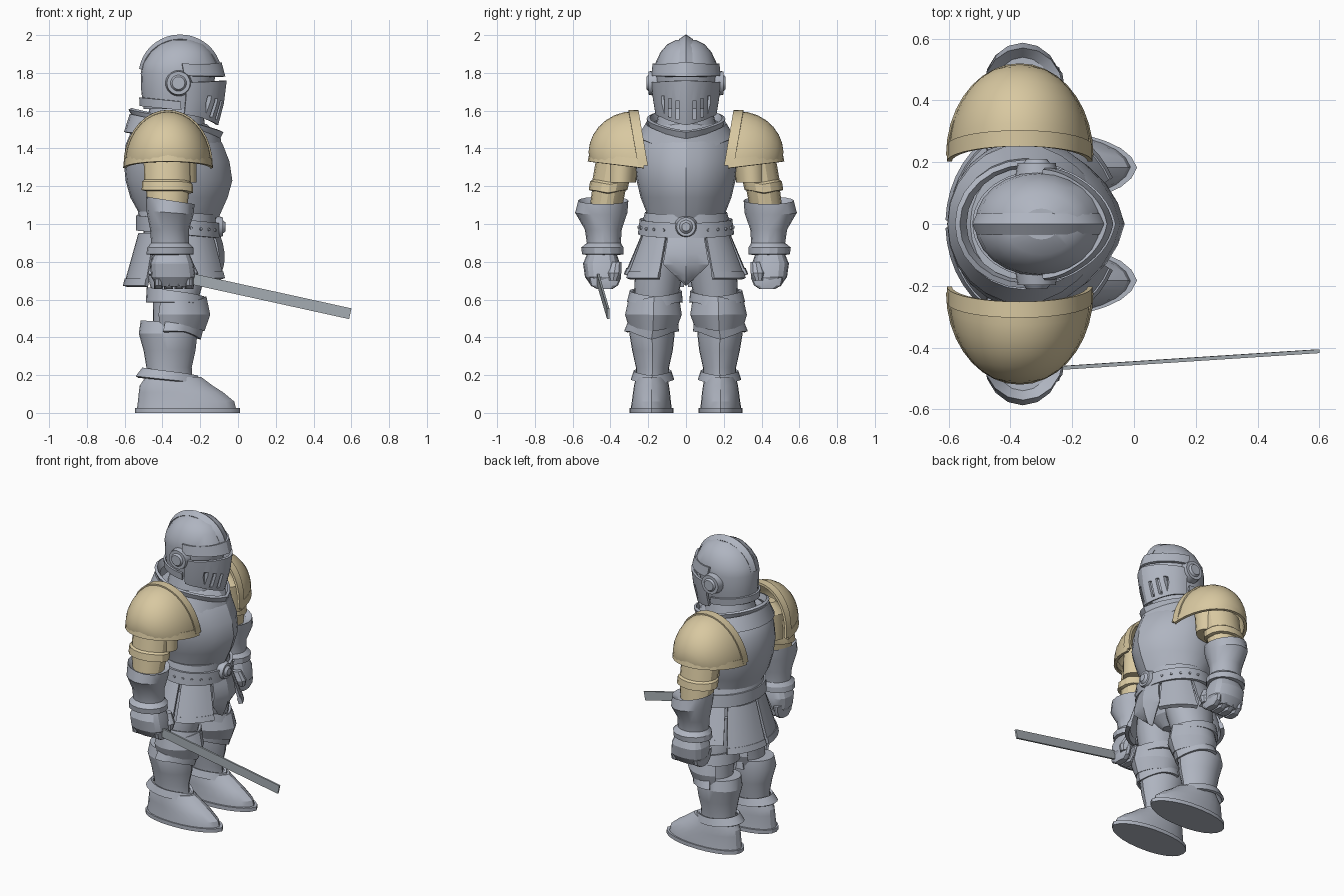
import bpy, bmesh
from math import sin, cos, pi, radians
from mathutils import Vector, Matrix

if "Cube" in bpy.data.objects:
    bpy.data.objects.remove(bpy.data.objects["Cube"])


def material(name, rgb):
    mat = bpy.data.materials.new(name)
    mat.use_nodes = True
    mat.diffuse_color = (*rgb, 1)
    mat.node_tree.nodes["Principled BSDF"].inputs["Base Color"].default_value = (*rgb, 1)
    return mat


steel = material("steel", (.43, .46, .53))
gold = material("pale gold", (.69, .58, .355))
blade_grey = material("blade grey", (.39, .43, .46))


def apply_modifiers(obj):
    """Bake the modifiers, then shade smooth with sharp edges kept."""
    if obj.modifiers:
        bpy.context.view_layer.update()
        graph = bpy.context.evaluated_depsgraph_get()
        obj.data = bpy.data.meshes.new_from_object(obj.evaluated_get(graph))
        obj.modifiers.clear()
    obj.data.shade_smooth()
    obj.data.set_sharp_from_angle(angle=radians(24))


def finish(bm, name, mat, thick=0):
    bmesh.ops.recalc_face_normals(bm, faces=bm.faces)
    mesh = bpy.data.meshes.new(name)
    bm.to_mesh(mesh)
    bm.free()
    mesh.materials.append(mat)
    obj = bpy.data.objects.new(name, mesh)
    bpy.context.collection.objects.link(obj)
    if thick:
        mod = obj.modifiers.new("Thickness", "SOLIDIFY")
        mod.thickness = thick
        mod.offset = 0
    apply_modifiers(obj)
    return obj


def spread(a, b, n):
    return [a + (b - a) * i / n for i in range(n + 1)]


def signed_power(v, p):
    return abs(v) ** p * (1 if v >= 0 else -1)


def loft(name, rings, mat=steel, n=24, power=2, keel=0, side=1, arc=None, thick=0):
    """Rings: z, back x, front x, inner y, outer y, forward tilt, front peak."""
    bm = bmesh.new()
    closed = arc is None
    angles = [2 * pi * i / n for i in range(n)] if closed else [radians(a) for a in spread(*arc, n)]
    rows = []
    for ring in rings:
        z, x0, x1, y0, y1, tilt, peak = (list(ring) + [0, 0])[:7]
        row = []
        for a in angles:
            c, s = signed_power(cos(a), 2 / power), signed_power(sin(a), 2 / power)
            crease = max(0, 1 - abs((a + pi) % (2 * pi) - pi) / .9)
            row.append(bm.verts.new(((x0 + x1) / 2 + (x1 - x0) / 2 * c + keel * crease,
                                     side * ((y0 + y1) / 2 + (y1 - y0) / 2 * s),
                                     z + tilt * cos(a) + peak * crease)))
        rows.append(row)
    for lo, hi in zip(rows, rows[1:]):
        for i in range(n):
            j = (i + 1) % len(lo)
            bm.faces.new((lo[i], lo[j], hi[j], hi[i]))
    if closed and not thick:
        bm.faces.new(rows[0])
        bm.faces.new(rows[-1])
    return finish(bm, name, mat, thick)


def sheet(name, fn, us, vs, mat=steel, thick=.015):
    bm = bmesh.new()
    grid = [[bm.verts.new(fn(u, v)) for v in vs] for u in us]
    for a, b in zip(grid, grid[1:]):
        for i in range(len(vs) - 1):
            bm.faces.new((a[i], a[i + 1], b[i + 1], b[i]))
    bmesh.ops.remove_doubles(bm, verts=bm.verts, dist=.0005)
    return finish(bm, name, mat, thick)


def disc(name, centre, axis, r, depth, top=.8):
    bm = bmesh.new()
    turn = Vector(axis).to_track_quat("Z", "Y").to_matrix().to_4x4()
    bmesh.ops.create_cone(bm, cap_ends=True, segments=20, radius1=r, radius2=r * top, depth=depth,
                          matrix=Matrix.Translation(centre) @ turn)
    return finish(bm, name, steel)


# Helmet
loft("helmet_skull", [(1.61, -.50, -.16, -.145, .145), (1.70, -.512, -.14, -.16, .16),
                      (1.80, -.515, -.115, -.167, .167), (1.85, -.505, -.11, -.163, .163),
                      (1.91, -.465, -.14, -.135, .135), (1.95, -.42, -.18, -.10, .10),
                      (1.975, -.36, -.24, -.05, .05)])
loft("helmet_brow", [(1.785, -.5, -.105, -.176, .176, -.005), (1.85, -.5, -.125, -.17, .17, -.01, .015)],
     keel=.03, arc=(-85, 85), thick=.016)
visor = loft("helmet_visor", [(1.585, -.45, -.145, -.155, .155, -.03, -.03),
                              (1.66, -.47, -.115, -.168, .168, -.01, -.01),
                              (1.75, -.48, -.1, -.178, .178, .005, .005)],
             keel=.033, arc=(-85, 85), thick=.015)
loft("helmet_neck_rim", [(1.605, -.515, -.12, -.16, .16, -.02), (1.65, -.517, -.12, -.164, .164, -.02)],
     arc=(85, 275), thick=.012)
sheet("helmet_crest", lambda u, v: (-.306 + (.21 - .014 * abs(v)) * cos(u), .03 * v,
                                    1.79 + (.203 - .022 * abs(v)) * sin(u)),
      spread(.2, 3, 18), (-1, 0, 1), thick=.02)

# Breathing slots cut through the visor
bm = bmesh.new()
for y in (.045, .085, .122):
    for s in (1, -1):
        bmesh.ops.create_cube(bm, size=1, matrix=Matrix.Translation((-.08, s * y, 1.59 + .3 * y))
                              @ Matrix.Diagonal((.18, .016, .10, 1)))
slots = finish(bm, "slot_cutter", steel)
slots.hide_render = True
cut = visor.modifiers.new("Slots", "BOOLEAN")
cut.operation = "DIFFERENCE"
cut.object = slots
apply_modifiers(visor)
bpy.data.objects.remove(slots)

# Torso, collar and waist
loft("neck", [(1.48, -.5, -.17, -.17, .17), (1.65, -.46, -.19, -.13, .13)])
loft("cuirass", [(.98, -.50, -.17, -.20, .20), (1.05, -.52, -.14, -.205, .205), (1.14, -.57, -.10, -.24, .24),
                 (1.23, -.595, -.075, -.262, .262), (1.33, -.605, -.09, -.275, .275),
                 (1.42, -.595, -.125, -.262, .262), (1.48, -.57, -.16, -.235, .235),
                 (1.53, -.53, -.21, -.19, .19)], keel=.045)
loft("collar_plate", [(1.455, -.595, -.125, -.25, .25, -.03, -.08), (1.53, -.565, -.14, -.205, .205, -.05, -.03)],
     keel=.04, thick=.018)
loft("collar_flare", [(1.52, -.55, -.15, -.19, .19, -.05, -.03), (1.56, -.572, -.125, -.20, .20, -.05, -.02)],
     keel=.04, thick=.018)
loft("fauld", [(1.00, -.53, -.12, -.225, .225, -.01), (1.06, -.52, -.12, -.21, .21, -.01)], thick=.015)
loft("belt", [(.945, -.53, -.105, -.245, .245, -.02), (1.025, -.53, -.105, -.235, .235, -.02)], thick=.02)
disc("belt_buckle_rim", (-.10, 0, .985), (1, 0, 0), .062, .04)
disc("belt_buckle_boss", (-.078, 0, .985), (1, 0, 0), .045, .025, .5)
for s in (1, -1):
    for a in (.5, .75, 1, 1.25, 1.5):
        out = Vector((cos(a), s * sin(a), 0))
        disc("belt_stud", (-.317 + .222 * out.x, .25 * out.y, .985 - .02 * cos(a)), out, .009, .012)
loft("hips", [(.70, -.40, -.24, -.05, .05), (.76, -.47, -.18, -.19, .19),
              (.86, -.50, -.15, -.215, .215), (.97, -.5, -.13, -.205, .205)])
sheet("centre_tasset", lambda u, v: (-.105 + .035 * sin(u * pi) - .03 * abs(v) - .015 * u,
                                     v * (.09 + .05 * u if u < .6 else .3 * (1.001 - u)), .95 - .27 * u),
      (0, .2, .4, .599, .8, 1), (-1, -.5, 0, .5, 1))
for s, label in ((1, "left"), (-1, "right")):
    for part, arc, low in (("front", (27, 74), .71), ("side", (78, 122), .73), ("rear", (126, 178), .67)):
        top = (.95, -.52, -.12, -.225, .225)
        bottom = (low, -.598, -.05, -.318, .318)
        loft(f"{label}_{part}_tasset", [bottom, top], n=6, arc=arc, side=s, thick=.016)
        # Raised hem along the lower edge
        mid = tuple(b + (t - b) * .14 for b, t in zip(bottom, top))
        loft(f"{label}_{part}_tasset_hem", [bottom, mid], n=6, arc=arc, side=s, thick=.026)

# Limbs, built for both sides
for s, label in ((1, "left_"), (-1, "right_")):
    disc(label + "ear_disc", (-.315, s * .175, 1.746), (0, s, 0), .07, .045, .88)
    disc(label + "ear_boss", (-.315, s * .2, 1.746), (0, s, 0), .048, .02, .7)

    # Pauldron: a quarter dome whose open edge leans in at the lower corners
    def dome(u, v, k=1, s=s):
        return (-.37 + .222 * k * cos(u) * cos(v) ** .9,
                s * (.222 + .05 * sin(u) * cos(v) + .282 * k * sin(v)),
                1.345 + .245 * k * sin(u) * cos(v) ** 1.15 - .035 * (1 - sin(u)) * cos(v))

    def lower_rim(u, v, s=s):
        k = 1 + .03 * v
        return (-.37 + .224 * k * cos(u), s * (.222 + .282 * k * sin(u)),
                1.375 - .045 * v - .035 * (1 - sin(u)))

    sheet(label + "pauldron", dome, spread(0, pi, 18), spread(0, pi / 2, 8), gold)
    sheet(label + "pauldron_inner_rim", lambda u, v: dome(u, v, 1.03), spread(0, pi, 18), (-.07, .11), gold, .016)
    sheet(label + "pauldron_lower_rim", lower_rim, spread(0, pi, 18), (0, 1), gold, .016)
    loft(label + "shoulder", [(1.22, -.48, -.22, .265, .43), (1.40, -.49, -.22, .24, .43), (1.47, -.44, -.3, .27, .36)],
         gold, side=s)
    loft(label + "upper_arm_lame", [(1.175, -.49, -.26, .33, .495, 0, -.015), (1.18, -.51, -.238, .31, .515, 0, -.015),
                                    (1.225, -.508, -.24, .30, .508, 0, -.015), (1.235, -.497, -.25, .295, .495, 0, -.015),
                                    (1.35, -.5, -.25, .275, .475)], gold, n=16, side=s)
    loft(label + "lower_arm_lame", [(1.08, -.475, -.27, .34, .51), (1.20, -.49, -.255, .315, .495)],
         gold, n=16, side=s)
    loft(label + "gauntlet_cuff", [(.835, -.45, -.27, .36, .52), (.84, -.485, -.235, .33, .55),
                                   (.875, -.48, -.235, .33, .555), (.90, -.46, -.26, .345, .525),
                                   (.97, -.465, -.26, .34, .535), (1.06, -.485, -.235, .31, .587, -.01),
                                   (1.125, -.488, -.23, .305, .57, -.02), (1.09, -.45, -.27, .34, .54)],
         n=16, side=s)
    loft(label + "fist", [(.67, -.43, -.25, .38, .50), (.72, -.46, -.225, .355, .535),
                          (.79, -.465, -.235, .35, .545), (.85, -.44, -.26, .37, .52)], n=16, power=2.6, side=s)
    for i in range(4):
        x = -.445 + .054 * i
        loft(label + "finger", [(.655, x, x + .046, .39, .47), (.675, x, x + .05, .36, .505),
                                (.71, x, x + .05, .345, .515), (.745, x, x + .046, .345, .46)],
             n=12, power=3, side=s)
    loft(label + "thumb", [(.70, -.27, -.22, .36, .41), (.74, -.30, -.21, .34, .42), (.80, -.32, -.24, .34, .40)],
         n=10, side=s)

    # Leg plates
    loft(label + "thigh", [(.45, -.45, -.23, .07, .27), (.60, -.45, -.21, .045, .275), (.74, -.48, -.17, .015, .27),
                           (.88, -.49, -.15, .01, .23)], side=s)
    loft(label + "thigh_lame", [(.585, -.48, -.2, .025, .305, 0, -.035), (.645, -.475, -.21, .03, .29, -.02, -.01)],
         keel=.025, side=s, thick=.016)
    loft(label + "knee_cap", [(.455, -.45, -.22, .055, .295, 0, -.02), (.52, -.465, -.19, .03, .315),
                              (.585, -.45, -.21, .04, .30, 0, .03)],
         keel=.035, arc=(-130, 130), side=s, thick=.016)
    loft(label + "knee_lame", [(.43, -.47, -.24, .045, .32, 0, -.04), (.48, -.46, -.225, .05, .30, 0, -.03)],
         keel=.035, arc=(-110, 110), side=s, thick=.016)
    loft(label + "greave", [(.17, -.48, -.26, .095, .265), (.24, -.485, -.265, .09, .265), (.33, -.50, -.245, .07, .285),
                            (.42, -.525, -.235, .06, .30), (.48, -.515, -.23, .065, .285, -.01)], keel=.02, side=s)
    loft(label + "ankle_flare", [(.175, -.535, -.235, .07, .285, -.015, -.02), (.22, -.50, -.255, .085, .27, -.015, -.01)],
         keel=.035, side=s, thick=.016)
    loft(label + "sole", [(0, -.545, -.025, .065, .30), (.025, -.545, -.025, .065, .30)],
         power=2.2, keel=.035, side=s)
    loft(label + "boot", [(.02, -.535, -.035, .075, .293), (.06, -.53, -.045, .08, .287),
                          (.11, -.525, -.105, .085, .28), (.145, -.52, -.16, .09, .275),
                          (.19, -.49, -.22, .1, .265)], power=2.1, keel=.025, side=s)

# Blade held in the right fist
start, end = Vector((-.27, -.468, .715)), Vector((.594, -.412, .525))
along = (end - start).normalized()
across = along.cross(Vector((0, 1, 0))).normalized()
sheet("sword_blade", lambda u, v: start + (end - start) * u + across * (.029 * v), (0, 1), (-1, 1), blade_grey, .012)
